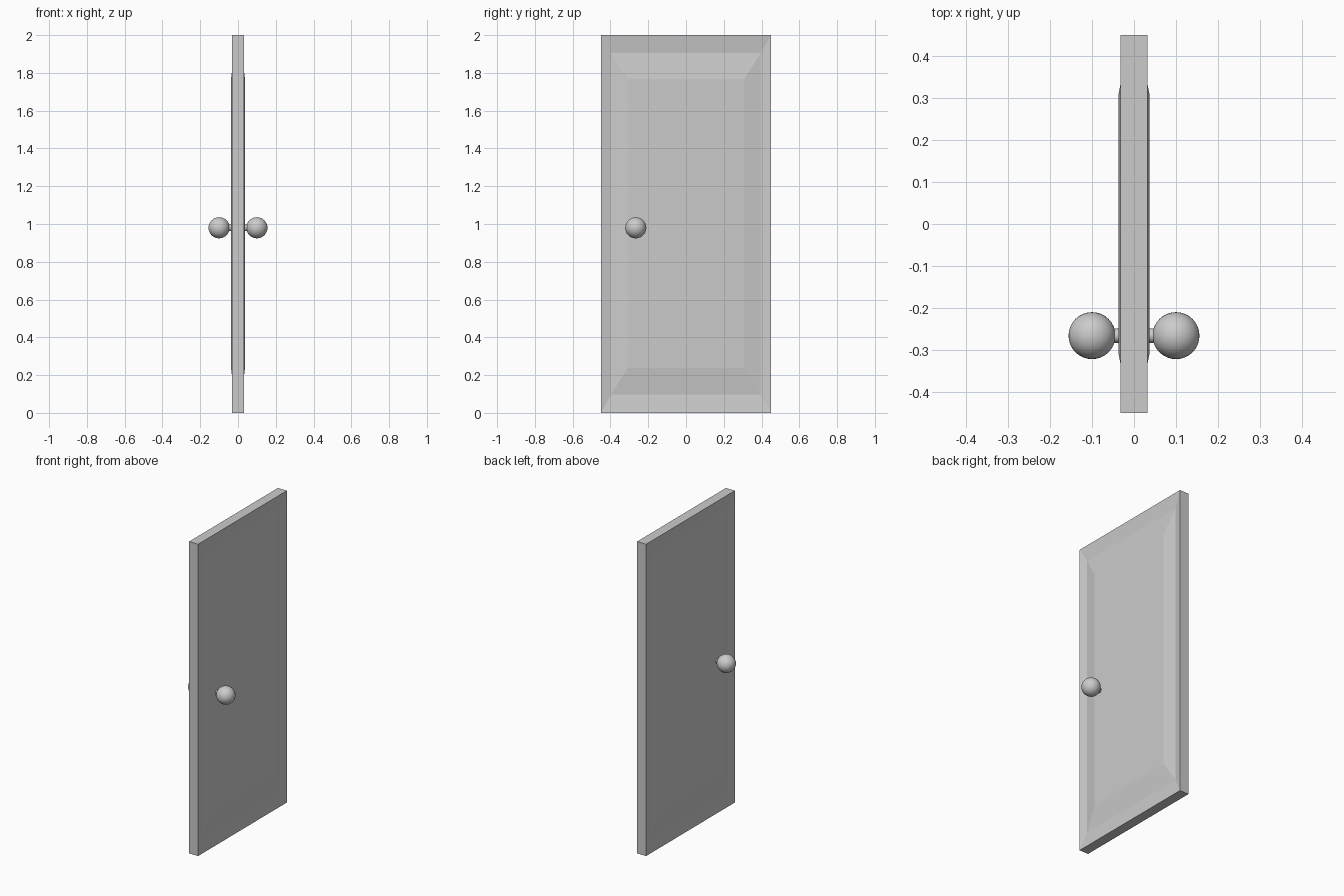
import bpy, bmesh
from math import pi

if "Cube" in bpy.data.objects:
    bpy.data.objects.remove(bpy.data.objects["Cube"])

# Door slab: each face steps through nested rectangles (edge, groove, raised panel)
RINGS = [  # x depth, half width in y, bottom z, top z
    (0.032, 0.45, 0.0, 2.0),
    (0.020, 0.397, 0.097, 1.906),
    (0.037, 0.308, 0.238, 1.768),
]

bm = bmesh.new()


def ring(side, x, w, z0, z1):
    return [bm.verts.new((side * x, y, z)) for y, z in ((-w, z0), (w, z0), (w, z1), (-w, z1))]


def bridge(a, b):
    for i in range(4):
        j = (i + 1) % 4
        bm.faces.new((a[i], a[j], b[j], b[i]))


left = [ring(-1, *r) for r in RINGS]
right = [ring(1, *r) for r in RINGS]
loops = left[::-1] + right
for a, b in zip(loops, loops[1:]):
    bridge(a, b)
bm.faces.new(loops[0])
bm.faces.new(loops[-1])
bmesh.ops.recalc_face_normals(bm, faces=bm.faces[:])
mesh = bpy.data.meshes.new("door_slab")
bm.to_mesh(mesh)
bm.free()
bpy.context.collection.objects.link(bpy.data.objects.new("door_slab", mesh))

# Round knob and its stem on each side
for side, label in ((-1, "left"), (1, "right")):
    bpy.ops.mesh.primitive_cylinder_add(vertices=32, radius=0.017, depth=0.05,
                                        location=(side * 0.045, -0.266, 0.98),
                                        rotation=(0, pi / 2, 0))
    bpy.context.object.name = "knob_stem_" + label
    bpy.ops.object.shade_smooth_by_angle()
    bpy.ops.mesh.primitive_uv_sphere_add(segments=32, ring_count=16, radius=0.056,
                                         location=(side * 0.1, -0.266, 0.98),
                                         rotation=(0, pi / 2, 0))
    bpy.context.object.name = "knob_" + label
    bpy.ops.object.shade_smooth_by_angle()
